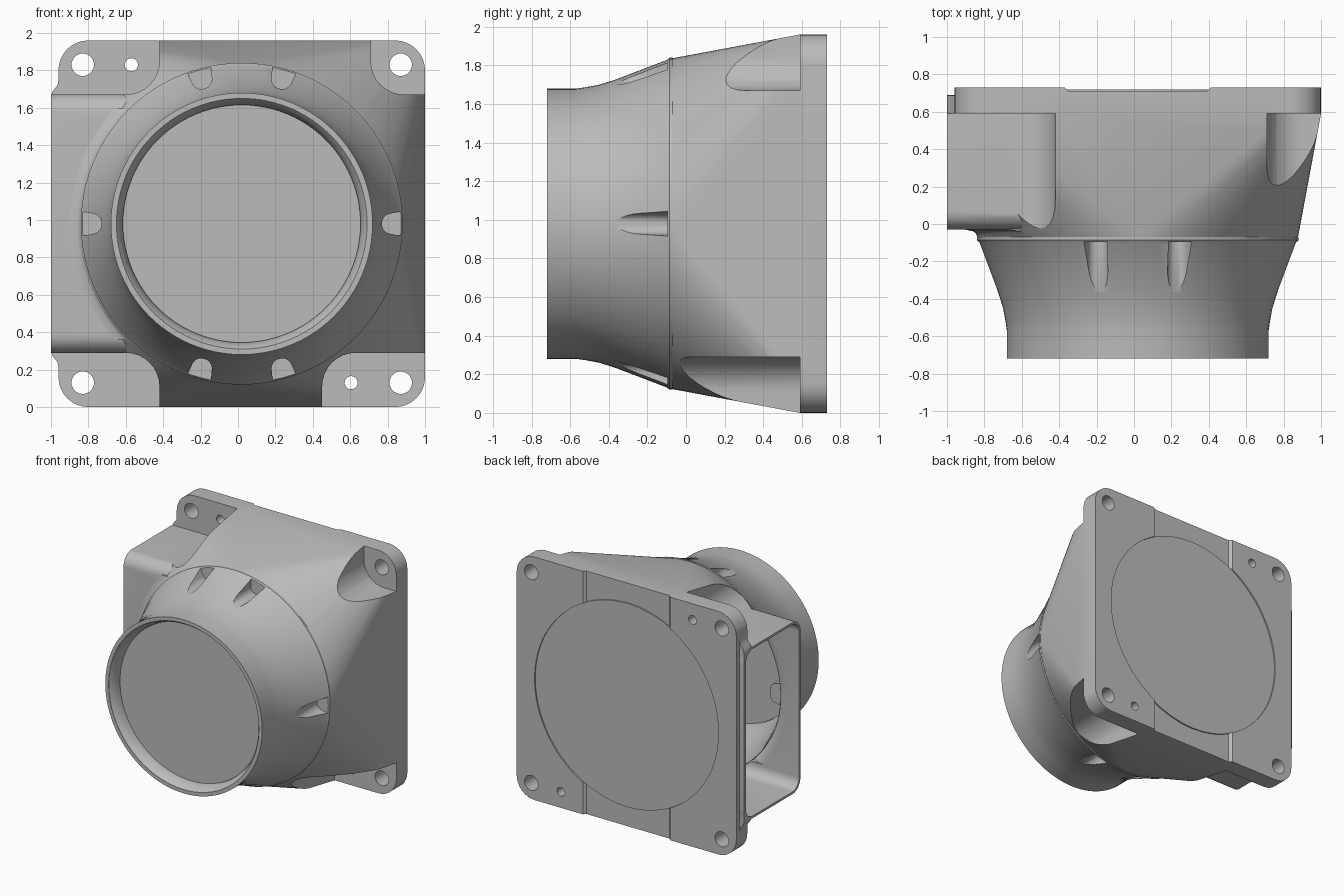
import bpy, bmesh
from math import sin, cos, pi, radians

CX, CZ = 0.02, 0.98      # axis of the duct
HALF = 0.98              # half width of the square flange

if "Cube" in bpy.data.objects:
    bpy.data.objects.remove(bpy.data.objects["Cube"], do_unlink=True)

grey = bpy.data.materials.new("plain grey")
grey.use_nodes = True
grey.diffuse_color = (0.5, 0.5, 0.5, 1)
grey.node_tree.nodes["Principled BSDF"].inputs["Base Color"].default_value = (0.5, 0.5, 0.5, 1)


def finish(name, bm):
    bmesh.ops.recalc_face_normals(bm, faces=bm.faces)
    mesh = bpy.data.meshes.new(name)
    bm.to_mesh(mesh)
    bm.free()
    mesh.materials.append(grey)
    obj = bpy.data.objects.new(name, mesh)
    bpy.context.collection.objects.link(obj)
    return obj


def skin(name, rings):
    """Closed solid through rings of equal point count."""
    bm = bmesh.new()
    loops = [[bm.verts.new(p) for p in ring] for ring in rings]
    n = len(loops[0])
    for a, b in zip(loops, loops[1:]):
        for i in range(n):
            j = (i + 1) % n
            bm.faces.new((a[i], a[j], b[j], b[i]))
    bm.faces.new(loops[0])
    bm.faces.new(loops[-1])
    return finish(name, bm)


def rounded_rect(u0, u1, v0, v1, r, steps=8):
    pts = []
    corners = [(u1 - r, v1 - r), (u0 + r, v1 - r), (u0 + r, v0 + r), (u1 - r, v0 + r)]
    for k, (u, v) in enumerate(corners):
        for s in range(steps + 1):
            a = (k + s / steps) * pi / 2
            pts.append((u + r * cos(a), v + r * sin(a)))
    return pts


def prism_y(name, pts, y0, y1):
    return skin(name, [[(u, y, v) for u, v in pts] for y in (y0, y1)])


def prism_x(name, pts, x0, x1):
    return skin(name, [[(x, u, v) for u, v in pts] for x in (x0, x1)])


def lathe(name, profile, x=CX, z=CZ, n=96):
    """Solid of (radius, y) rings around an axis along y."""
    return skin(name, [[(x + r * cos(2 * pi * i / n), y, z + r * sin(2 * pi * i / n))
                        for i in range(n)] for r, y in profile])


def combine(target, other, op="DIFFERENCE"):
    mod = target.modifiers.new("bool", "BOOLEAN")
    mod.operation, mod.object, mod.solver = op, other, "EXACT"
    bpy.context.view_layer.update()
    graph = bpy.context.evaluated_depsgraph_get()
    mesh = bpy.data.meshes.new_from_object(target.evaluated_get(graph))
    target.modifiers.clear()
    target.data = mesh
    bpy.data.objects.remove(other, do_unlink=True)


def outlet_side(name, profile, half_height):
    """Lathe kept only where it meets the side outlet."""
    part = lathe(name, profile)
    clip = rounded_rect(-0.5, 0.5, CZ - half_height, CZ + half_height, 0.02)
    combine(part, prism_x("clip", clip, -1, -0.5), "INTERSECT")
    return part


def radial_prism(name, angle, r0, width, y0, y1):
    """Round-bottomed block pointing outward, widening with radius."""
    c, s = cos(angle), sin(angle)
    pts = []
    for r, t in rounded_rect(r0, 1.0, -width, width, 0.04):
        t *= 1 + 4 * (r - r0)
        pts.append((CX + r * c - t * s, CZ + r * s + t * c))
    return prism_y(name, pts, y0, y1)


# Body: square flange tapering to a circle
bm = bmesh.new()
square = rounded_rect(CX - HALF, CX + HALF, CZ - HALF, CZ + HALF, 0.16)
for y in (0.59, 0.73):
    for u, v in square:
        bm.verts.new((u, y, v))
for i in range(96):
    a = 2 * pi * i / 96
    bm.verts.new((CX + 0.857 * cos(a), -0.07, CZ + 0.857 * sin(a)))
bmesh.ops.convex_hull(bm, input=bm.verts)
bmesh.ops.dissolve_limit(bm, angle_limit=0.001, verts=bm.verts, edges=bm.edges)
body = finish("duct_body", bm)

# Corner pockets that leave the flange ears free
for u0, u1, v0, v1 in ((-1.6, -0.42, 1.67, 2.5), (0.71, 1.6, 1.67, 2.5),
                       (-1.6, -0.42, -0.6, 0.29), (0.45, 1.6, -0.6, 0.29)):
    combine(body, prism_y("pocket_cutter", rounded_rect(u0, u1, v0, v1, 0.18), -1, 0.59))

# Side outlet with small webs up to the flange ears
combine(body, prism_x("side_outlet", rounded_rect(-0.03, 0.69, 0.288, 1.672, 0.1), -1, -0.45), "UNION")
for side in (-1, 1):
    web = [(x, CZ + side * h) for x, h in ((-1, 0.60), (-0.9, 0.60), (-0.9, 0.79),
                                           (-0.955, 0.79), (-0.965, 0.74), (-0.99, 0.71), (-1, 0.68))]
    combine(body, prism_y("outlet_web", web, 0.592, 0.688), "UNION")

# Fillet between the outlet's front wall and the collar
combine(body, outlet_side("fillet", [(0.857, -0.0695), (0.865, -0.052), (0.88, -0.039),
                                     (0.92, -0.031), (0.92, 0.03)], 0.62), "UNION")

# Hollow inside
combine(body, lathe("bore_cutter", [(0.82, -0.3), (0.82, 1)]))
combine(body, prism_x("outlet_cutter", rounded_rect(-0.012, 0.665, 0.306, 1.654, 0.085), -1.2, -0.49))
combine(body, outlet_side("flare_cutter", [(0.81, -0.068), (0.822, -0.06), (0.84, -0.035),
                                           (0.87, -0.02), (0.91, -0.012), (0.91, 0.2)], 0.57))

# Shallow band with sloped ends across the back of the flange
combine(body, skin("band_cutter", [[(CX - 0.37, 0.71, z), (CX + 0.37, 0.71, z),
                                    (CX + 0.43, 0.77, z), (CX - 0.43, 0.77, z)] for z in (-1, 3)]))

# Screw holes and locating holes
holes = [(CX + sx * 0.85, CZ + sz * 0.85, 0.06) for sx in (-1, 1) for sz in (-1, 1)]
holes += [(-0.57, 1.83, 0.035), (0.605, 0.13, 0.035)]
for x, z, r in holes:
    combine(body, lathe("hole_cutter", [(r, 0.4), (r, 1)], x, z, 32))

# Front collar: flared shell with six grip notches
collar = lathe("front_collar", [(0.70, -0.72), (0.70, -0.57), (0.707, -0.52), (0.72, -0.45),
                                (0.745, -0.37), (0.848, -0.1), (0.86, -0.085), (0.86, -0.07)])
hollow = lathe("collar_cutter", [(0.67, -0.75), (0.67, -0.718), (0.655, -0.70), (0.635, -0.65),
                                 (0.635, -0.58), (0.66, -0.5), (0.70, -0.37), (0.815, -0.08), (0.815, -0.03)])
notch_angles = [0, pi] + [side * pi / 2 + radians(t) for side in (-1, 1) for t in (-15.5, 15.5)]
for a in notch_angles:
    combine(hollow, radial_prism("bump", a, 0.72, 0.065, -0.5, 0.1))
combine(collar, hollow)
for a in notch_angles:
    combine(collar, radial_prism("notch_cutter", a, 0.75, 0.046, -0.6, -0.095))

# Discs closing both ends
front_disc = lathe("front_disc", [(0.645, -0.625), (0.645, -0.615)], n=24)
back_disc = lathe("back_disc", [(0.822, 0.70), (0.822, 0.72)], n=48)

# Smooth shading with crisp edges
bpy.ops.object.select_all(action="DESELECT")
for obj in (body, collar, front_disc, back_disc):
    obj.select_set(True)
bpy.context.view_layer.objects.active = body
bpy.ops.object.shade_smooth_by_angle(angle=radians(30))
